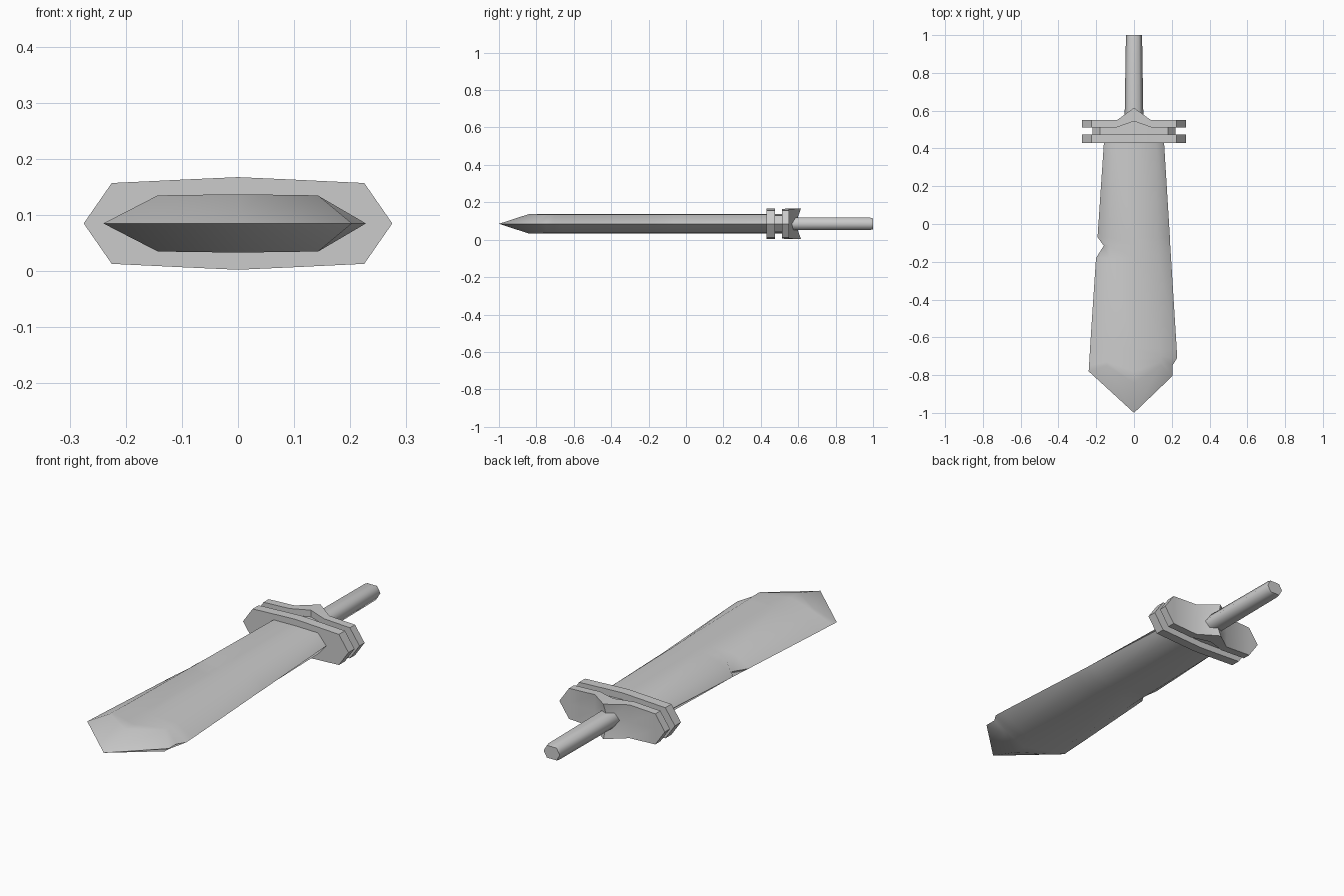
import bpy, bmesh, math

if "Cube" in bpy.data.objects:
    bpy.data.objects.remove(bpy.data.objects["Cube"])

ZC = 0.085  # height of the sword's mid-plane


def loft(name, rings, angle=35):
    """Skin a series of equal-length closed rings and cap both ends."""
    bm = bmesh.new()
    rows = [[bm.verts.new((x, y, z + ZC)) for x, y, z in r] for r in rings]
    n = len(rows[0])
    for a, b in zip(rows, rows[1:]):
        for i in range(n):
            j = (i + 1) % n
            bm.faces.new((a[i], a[j], b[j], b[i]))
    bm.faces.new(rows[0])
    bm.faces.new(rows[-1])
    bmesh.ops.remove_doubles(bm, verts=bm.verts, dist=1e-5)
    bmesh.ops.recalc_face_normals(bm, faces=bm.faces)
    me = bpy.data.meshes.new(name)
    bm.to_mesh(me)
    bm.free()
    ob = bpy.data.objects.new(name, me)
    bpy.context.collection.objects.link(ob)
    bpy.ops.object.select_all(action='DESELECT')
    bpy.context.view_layer.objects.active = ob
    ob.select_set(True)
    bpy.ops.object.shade_smooth_by_angle(angle=math.radians(angle))
    return ob


# Blade: left edge, right edge, bevel line and centre line per station
def blade_ring(xl, yl, xr, yr, xb, yb, yc):
    return [(xl, yl, 0), (-xb, yb, 0.050), (0, yc, 0.052), (xb, yb, 0.050),
            (xr, yr, 0), (xb, yb, -0.050), (0, yc, -0.052), (-xb, yb, -0.050)]


blade = [blade_ring(-0.158, 0.45, 0.158, 0.45, 0.115, 0.45, 0.45)]
for y, xl, xr, xb in [(-0.07, -0.193, 0.190, 0.127),   # nick in the left edge
                      (-0.115, -0.160, 0.192, 0.128),
                      (-0.18, -0.201, 0.196, 0.130),
                      (-0.66, -0.233, 0.226, 0.140)]:
    blade.append(blade_ring(xl, y, xr, y, xb, y, y))
blade += [blade_ring(-0.235, -0.70, 0.228, -0.71, 0.142, -0.70, -0.72),
          blade_ring(-0.238, -0.75, 0.203, -0.75, 0.143, -0.73, -0.78),
          blade_ring(-0.240, -0.78, 0.203, -0.805, 0.143, -0.75, -0.84),
          [(0, -1.0, 0)] * 8]
# collapse the tip into a single point through remove_doubles
blade[-1] = [(1e-7 * i, -1.0, 0) for i in range(8)]
loft("blade", blade, 50)


# Guard plates: (x, half height, front offset, back offset at rim, back at middle)
def plate(name, y0, y1, sx=1.0, sz=1.0, peak=False):
    half = [(0, 0.0825, 1), (0.09, 0.0785, 0), (0.225, 0.072, 0), (0.275, 0.0, 0)]
    cols = [(-x, h, p) for x, h, p in reversed(half[1:])] + half
    rings = []
    for x, h, p in cols:
        p = p if peak else 0
        yf, yb, ym = y0 + 0.032 * p, y1 + 0.065 * p, y1 + 0.035 * p
        x, h = x * sx, h * sz
        rings.append([(x, yf, -h), (x, yf, 0), (x, yf, h),
                      (x, yb, h), (x, ym, 0), (x, yb, -h)])
    return loft(name, rings)


plate("guard_front_plate", 0.43, 0.475)
plate("guard_core", 0.45, 0.545, 0.8, 0.62)
plate("guard_back_plate", 0.512, 0.55, peak=True)


# Grip: slim six-sided bar, slightly tapered, with a chamfered end
def grip_ring(y, w, h):
    return [(-w, y, 0), (-w * 0.6, y, h), (w * 0.6, y, h),
            (w, y, 0), (w * 0.6, y, -h), (-w * 0.6, y, -h)]


loft("grip", [grip_ring(0.54, 0.050, 0.033), grip_ring(0.985, 0.043, 0.033),
              grip_ring(1.0, 0.042, 0.029)], 65)
